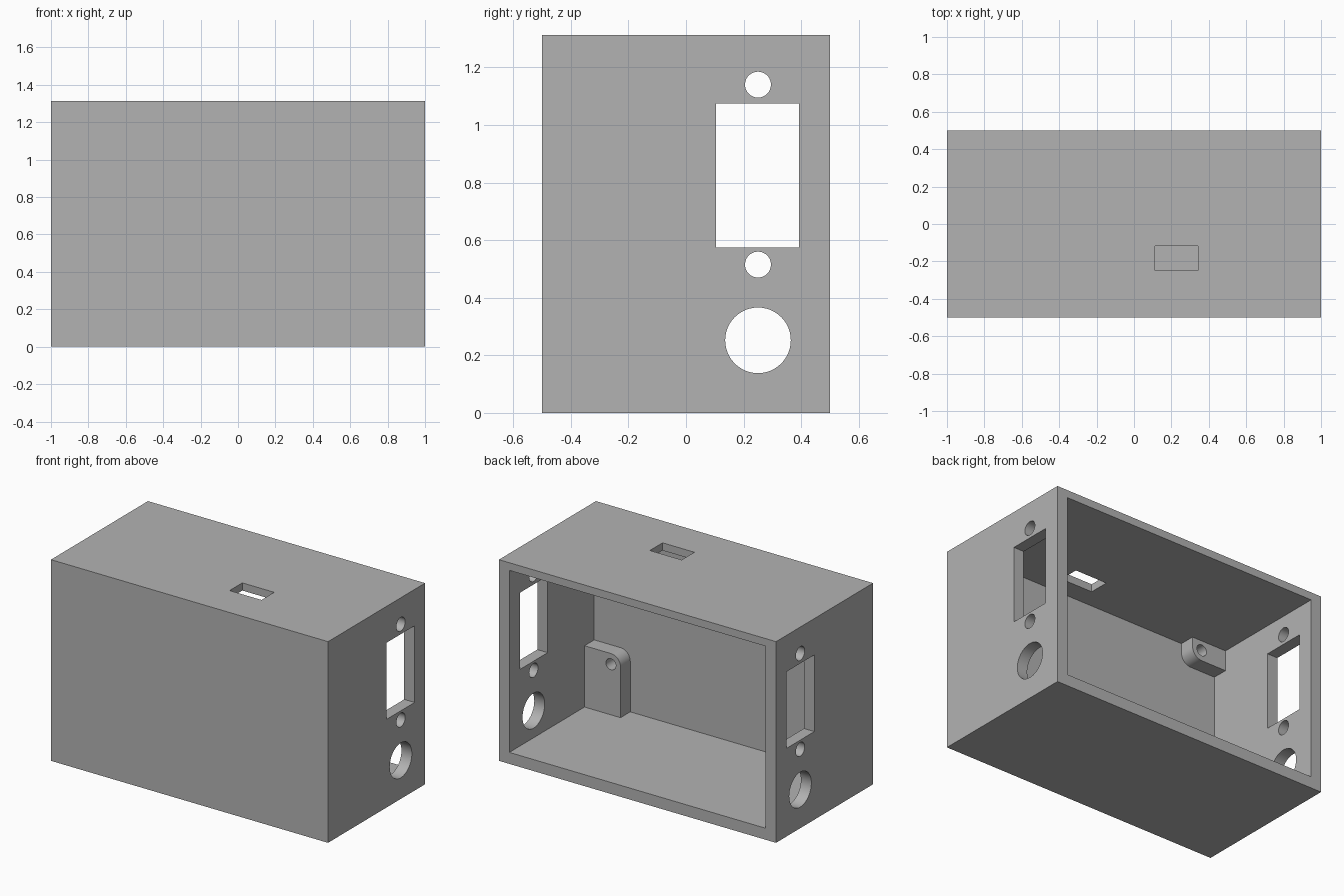
import bpy, bmesh, math
from mathutils import Matrix, Vector

cube = bpy.data.objects.get("Cube")
if cube:
    bpy.data.objects.remove(cube, do_unlink=True)

# Overall size and wall thicknesses
LENGTH, DEPTH, HEIGHT = 2.0, 1.0, 1.3125
SIDE, FLOOR, ROOF, FRONT = 0.075, 0.075, 0.05, 0.125
INNER_X = LENGTH / 2 - SIDE
INNER_Y = -DEPTH / 2 + FRONT
CEILING = HEIGHT - ROOF

grey = bpy.data.materials.new("plain grey")
grey.use_nodes = True
grey.diffuse_color = (0.45, 0.45, 0.45, 1)
grey.node_tree.nodes["Principled BSDF"].inputs["Base Color"].default_value = grey.diffuse_color


def finish(name, bm):
    bmesh.ops.recalc_face_normals(bm, faces=bm.faces)
    mesh = bpy.data.meshes.new(name)
    bm.to_mesh(mesh)
    bm.free()
    mesh.materials.append(grey)
    obj = bpy.data.objects.new(name, mesh)
    bpy.context.collection.objects.link(obj)
    return obj


def box(name, low, high):
    low, high = Vector(low), Vector(high)
    bm = bmesh.new()
    bmesh.ops.create_cube(bm, size=1, matrix=Matrix.Translation((low + high) / 2)
                          @ Matrix.Diagonal((high - low).to_4d()))
    return finish(name, bm)


def rod(name, radius, length, centre, axis):
    bm = bmesh.new()
    turn = Matrix.Rotation(math.pi / 2, 4, "Y" if axis == "X" else "X")
    bmesh.ops.create_cone(bm, cap_ends=True, segments=48, radius1=radius, radius2=radius,
                          depth=length, matrix=Matrix.Translation(centre) @ turn)
    return finish(name, bm)


def combine(target, tool, operation):
    mod = target.modifiers.new(tool.name, "BOOLEAN")
    mod.operation, mod.solver, mod.object = operation, "EXACT", tool
    bpy.context.view_layer.objects.active = target
    bpy.ops.object.modifier_apply(modifier=mod.name)
    bpy.data.objects.remove(tool, do_unlink=True)


def mount(name, side, width, base, tip, radius):
    """Tab from base to tip height, with one rounded free corner."""
    wall, free = INNER_X + 0.02, INNER_X - width
    up = 1 if tip > base else -1
    outline = [(wall, base), (wall, tip)]
    for i in range(13):
        a = math.pi / 2 * i / 12
        outline.append((free + radius - radius * math.sin(a),
                        tip - up * radius * (1 - math.cos(a))))
    outline.append((free, base))
    bm = bmesh.new()
    face = bm.faces.new([bm.verts.new((side * x, INNER_Y - 0.02, z)) for x, z in outline])
    new = bmesh.ops.extrude_face_region(bm, geom=[face])["geom"]
    bmesh.ops.translate(bm, vec=(0, 0.12, 0),
                        verts=[v for v in new if isinstance(v, bmesh.types.BMVert)])
    return finish(name, bm)


# Box shell, open at the back
shell = box("enclosure_shell", (-LENGTH / 2, -DEPTH / 2, 0), (LENGTH / 2, DEPTH / 2, HEIGHT))
combine(shell, box("cavity", (-INNER_X, INNER_Y, FLOOR), (INNER_X, DEPTH, CEILING)), "DIFFERENCE")

# Rounded screw mounts in the inner corners, each with a blind hole
RADIUS = 0.07
for side in (1, -1):
    for width, base, tip in ((0.26, FLOOR - 0.02, 0.475), (0.25, CEILING + 0.02, 1.13)):
        combine(shell, mount("mount", side, width, base, tip, RADIUS), "UNION")
        hole_z = tip - math.copysign(RADIUS, tip - base)
        centre = (side * (INNER_X - width + RADIUS), INNER_Y + 0.1, hole_z)
        combine(shell, rod("screw_hole", 0.036, 0.2, centre, "Y"), "DIFFERENCE")

# Openings through both end walls: window, two screw holes, cable hole
combine(shell, box("window", (-1.2, 0.105, 0.575), (1.2, 0.3925, 1.075)), "DIFFERENCE")
for radius, z in ((0.045, 0.515), (0.045, 1.14), (0.114, 0.252)):
    combine(shell, rod("end_hole", radius, 2.4, (0, 0.25, z), "X"), "DIFFERENCE")

# Connector slot in the roof
combine(shell, box("slot", (0.113, -0.248, 1.2), (0.343, -0.117, 1.4)), "DIFFERENCE")

# Smooth only the rounded surfaces
bpy.ops.object.select_all(action="DESELECT")
shell.select_set(True)
bpy.context.view_layer.objects.active = shell
bpy.ops.object.shade_smooth_by_angle(angle=math.radians(30))
